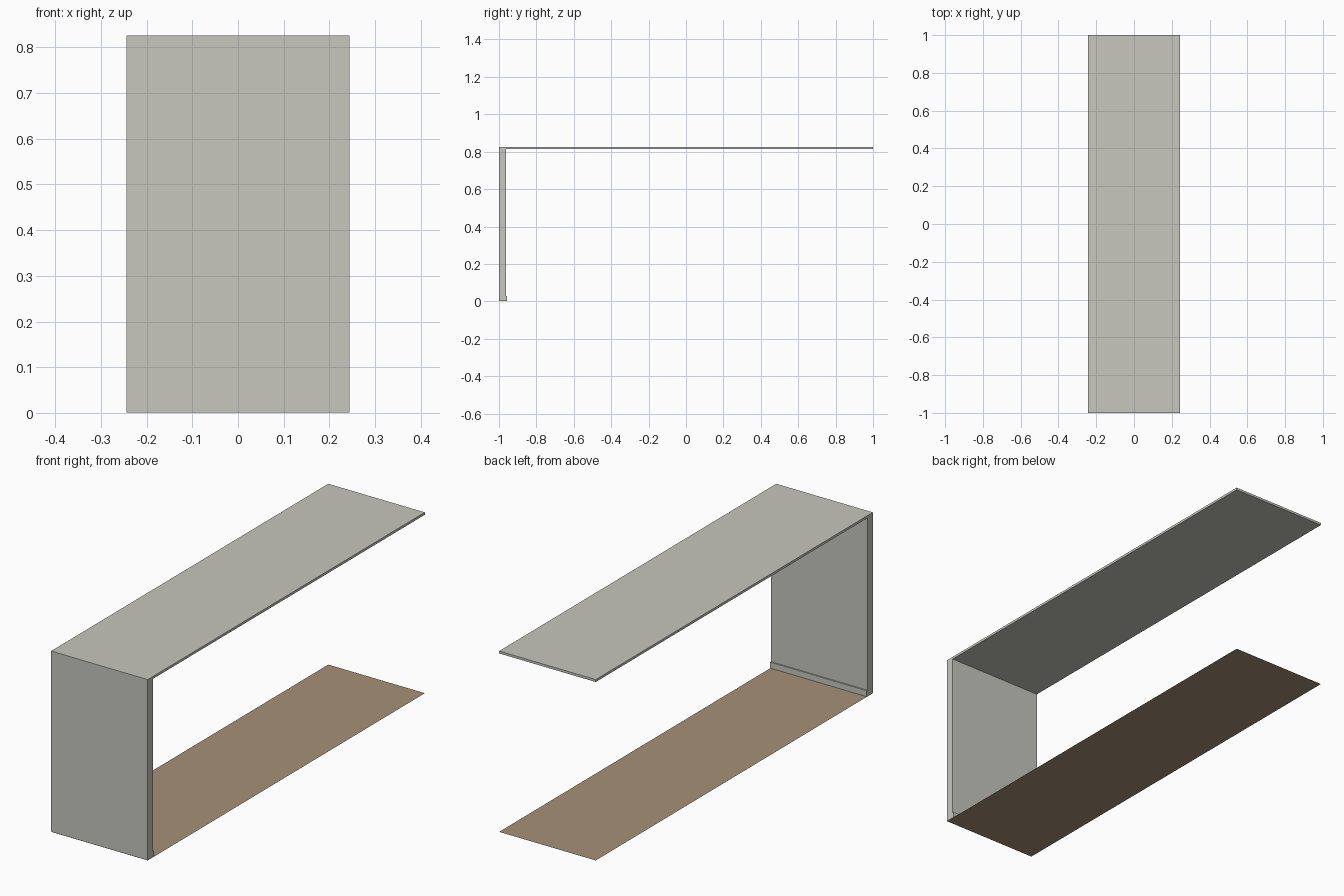
import bpy
import bmesh

if "Cube" in bpy.data.objects:
    bpy.data.objects.remove(bpy.data.objects["Cube"])

HALF_W = 0.244
HEIGHT = 0.826


def material(name, rgb):
    m = bpy.data.materials.new(name)
    m.diffuse_color = (*rgb, 1.0)
    m.use_nodes = True
    m.node_tree.nodes["Principled BSDF"].inputs["Base Color"].default_value = m.diffuse_color
    return m


plaster = material("pale grey plaster", (0.57, 0.57, 0.51))
wood = material("brown floor", (0.38, 0.28, 0.18))


def finish(bm, name, mat):
    bmesh.ops.recalc_face_normals(bm, faces=bm.faces)
    mesh = bpy.data.meshes.new(name)
    bm.to_mesh(mesh)
    bm.free()
    mesh.materials.append(mat)
    bpy.context.collection.objects.link(bpy.data.objects.new(name, mesh))


def box(name, y0, y1, z0, z1, mat):
    """Full-width box spanning the given y and z ranges."""
    bm = bmesh.new()
    bmesh.ops.create_cube(bm, size=1)
    for v in bm.verts:
        v.co.x *= 2 * HALF_W
        v.co.y = y0 if v.co.y < 0 else y1
        v.co.z = z0 if v.co.z < 0 else z1
    finish(bm, name, mat)


# Flat ceiling slab
box("ceiling", -1, 1, HEIGHT - 0.011, HEIGHT, plaster)
# End wall, just clear of the floor sheet
box("end_wall", -1, -0.962, 0.0008, HEIGHT - 0.011, plaster)
# Skirting strip along the inside foot of the wall
box("skirting", -0.962, -0.956, 0.0008, 0.028, plaster)

# Floor sheet
bm = bmesh.new()
bmesh.ops.create_grid(bm, x_segments=1, y_segments=1, size=1)
for v in bm.verts:
    v.co.x *= HALF_W
finish(bm, "floor", wood)
